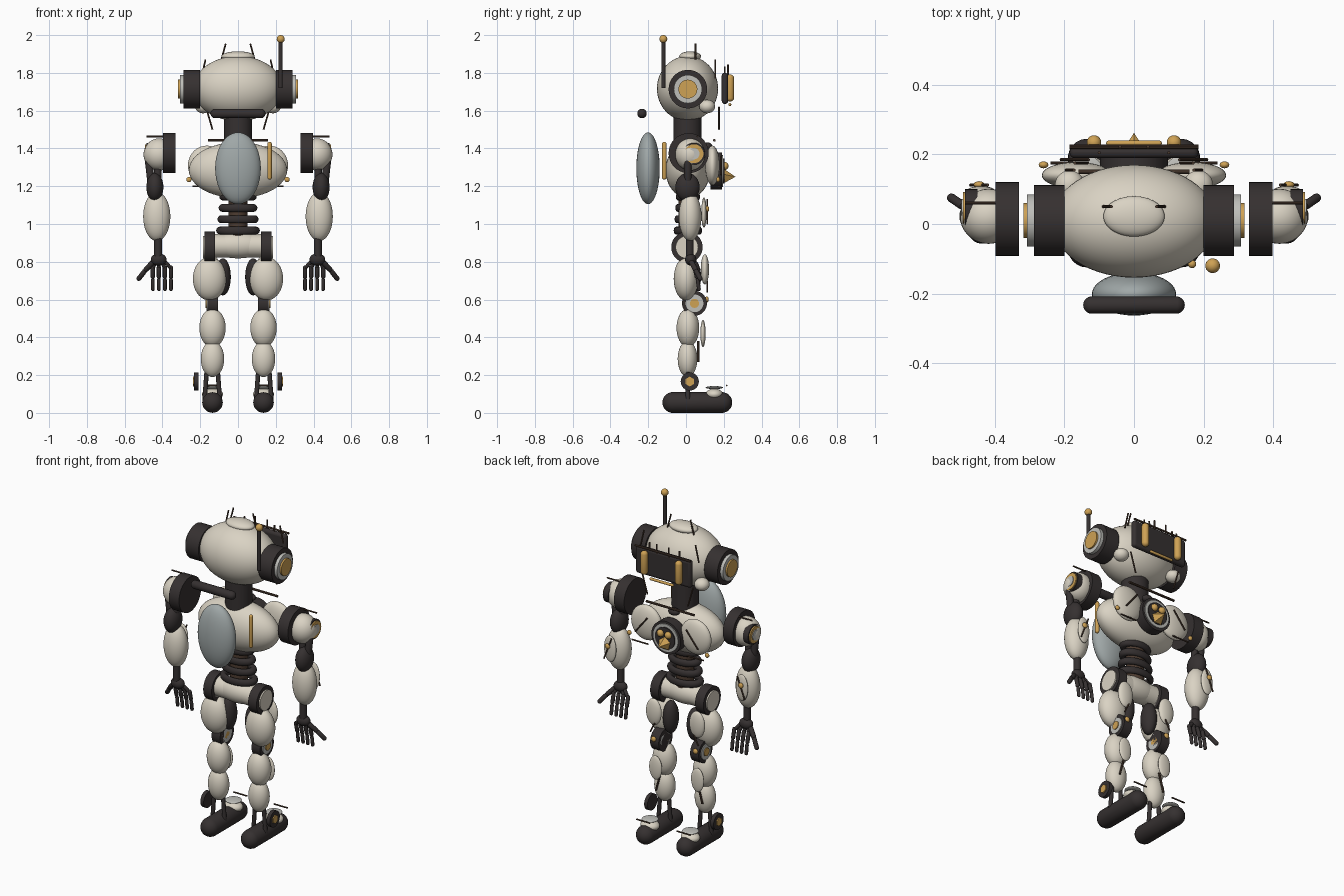
import bpy, bmesh, math
from mathutils import Vector, Matrix

cube = bpy.data.objects.get("Cube")
if cube:
    bpy.data.objects.remove(cube)


def material(name, rgb):
    m = bpy.data.materials.new(name)
    m.use_nodes = True
    m.diffuse_color = (*rgb, 1)
    m.node_tree.nodes["Principled BSDF"].inputs["Base Color"].default_value = (*rgb, 1)
    return m


CREAM = material("cream shell", (.70, .65, .55))
DARK = material("dark rubber", (.036, .03, .03))
GOLD = material("gold", (.62, .36, .09))
GREY = material("blue grey", (.35, .39, .39))
SILVER = material("silver", (.52, .52, .49))
BROWN = material("bronze wire", (.075, .045, .03))


def finish(name, bm, mat):
    mesh = bpy.data.meshes.new(name)
    bm.to_mesh(mesh)
    bm.free()
    mesh.materials.append(mat)
    ob = bpy.data.objects.new(name, mesh)
    bpy.context.collection.objects.link(ob)
    bpy.ops.object.select_all(action="DESELECT")
    ob.select_set(True)
    bpy.context.view_layer.objects.active = ob
    bpy.ops.object.shade_smooth_by_angle(angle=math.radians(35))
    return ob


def ball(name, loc, radii, mat, seg=36):
    bm = bmesh.new()
    mtx = Matrix.Translation(loc) @ Matrix.Diagonal((*radii, 1))
    bmesh.ops.create_uvsphere(bm, u_segments=seg, v_segments=seg // 2, radius=1, matrix=mtx)
    return finish(name, bm, mat)


def rod(name, a, b, r, mat, seg=24, tip=None):
    """Cylinder or cone from a to b."""
    a, b = Vector(a), Vector(b)
    d = b - a
    mtx = Matrix.Translation((a + b) / 2) @ d.to_track_quat("Z", "Y").to_matrix().to_4x4()
    bm = bmesh.new()
    bmesh.ops.create_cone(bm, cap_ends=True, segments=seg, radius1=r,
                          radius2=r if tip is None else tip, depth=d.length, matrix=mtx)
    return finish(name, bm, mat)


def capsule(name, a, b, r, mat, seg=20):
    """Round-ended rod whose tips are a and b: a sphere stretched at its equator."""
    a, b = Vector(a), Vector(b)
    d = b - a
    half = max(d.length / 2 - r, 0)
    bm = bmesh.new()
    bmesh.ops.create_uvsphere(bm, u_segments=seg, v_segments=11, radius=r)
    for v in bm.verts:
        v.co.z += half if v.co.z > 0 else -half
    bm.transform(Matrix.Translation((a + b) / 2) @ d.to_track_quat("Z", "Y").to_matrix().to_4x4())
    return finish(name, bm, mat)


def wire(name, a, b, r=.0045, mat=BROWN):
    return rod(name, a, b, r, mat, 8)


def ring(name, loc, major, minor, squash, mat):
    bpy.ops.mesh.primitive_torus_add(location=loc, major_radius=major, minor_radius=minor,
                                     major_segments=40, minor_segments=12)
    ob = bpy.context.object
    ob.name = name
    ob.scale.y = squash
    ob.data.materials.append(mat)
    bpy.ops.object.shade_smooth_by_angle(angle=math.radians(60))


def stack(name, s, y, z, x, layers):
    """Concentric discs facing sideways; each layer is (radius, outer x, material)."""
    for i, (r, x_out, mat) in enumerate(layers):
        rod(f"{name}_disc_{i}", (s * x, y, z), (s * x_out, y, z), r, mat, 40)


# Head
ball("head", (0, .008, 1.717), (.237, .162, .172), CREAM, 56)
ball("head_cap", (0, .022, 1.887), (.088, .058, .027), CREAM)
capsule("rear_head_bar", (-.146, -.233, 1.585), (.146, -.233, 1.585), .025, DARK)
rod("antenna_mast", (.225, -.12, 1.72), (.225, -.12, 1.975), .011, DARK)
ball("antenna_tip", (.226, -.12, 1.979), (.021, .021, .021), GOLD)

# Visor: a rounded plate
bm = bmesh.new()
bmesh.ops.create_cube(bm, size=1, matrix=Matrix.Translation((0, .206, 1.718))
                      @ Matrix.Diagonal((.37, .034, .165, 1)))
visor = finish("visor", bm, DARK)
bev = visor.modifiers.new("rounded", "BEVEL")
bev.width, bev.segments = .016, 4
wire("visor_brow", (-.185, .222, 1.802), (.185, .222, 1.802), .006)
capsule("mouth", (-.08, .232, 1.632), (.08, .232, 1.632), .008, GOLD)

# Neck and torso
rod("neck", (0, .008, 1.4), (0, .008, 1.58), .075, DARK, 40)
ball("chest", (0, .01, 1.285), (.26, .118, .148), CREAM, 48)
ball("back_pack", (0, -.201, 1.295), (.121, .062, .19), GREY, 40)
capsule("back_gold_rod", (.167, -.115, 1.235), (.167, -.115, 1.435), .012, GOLD)
wire("collar_wire", (-.16, .15, 1.443), (.16, .15, 1.443), .007)
ball("throat_pad", (0, .115, 1.41), (.035, .025, .022), DARK)

# Chest emblem
for r, y, mat in ((.098, .19, DARK), (.084, .197, SILVER), (.066, .203, DARK)):
    rod("emblem_disc", (0, .13, 1.28), (0, y, 1.28), r, mat, 40)
rod("emblem_cone", (0, .2, 1.25), (0, .262, 1.25), .042, GOLD, 5, 0)

# Waist
rod("waist_core", (0, .01, .9), (0, .01, 1.16), .05, BROWN)
for z, r in ((1.145, .078), (1.085, .082), (1.025, .088), (.965, .095)):
    ring("waist_ring", (0, .01, z), r, .021, .65, DARK)

# Pelvis
rod("pelvis", (-.14, .005, .885), (.14, .005, .885), .062, CREAM, 40)
ball("pelvis_bulge", (0, .005, .887), (.15, .068, .069), CREAM)

for s in (1, -1):
    side = "left" if s > 0 else "right"

    def P(x, y, z):
        return (s * x, y, z)

    def N(part):
        return f"{side}_{part}"

    # Head details
    stack(N("ear"), s, .01, 1.714, .2, ((.102, .288, DARK), (.075, .307, SILVER), (.05, .317, GOLD)))
    ball(N("cheek"), P(.185, .112, 1.622), (.042, .042, .036), CREAM)
    capsule(N("eye"), P(.115, .234, 1.648), P(.115, .234, 1.792), .021, GOLD)
    wire(N("visor_tick"), P(.04, .222, 1.79), P(.04, .222, 1.845))
    wire(N("visor_lash"), P(.1, .205, 1.775), P(.1, .205, 1.835))
    wire(N("crown_wire"), P(.088, .05, 1.87), P(.065, .05, 1.955))
    wire(N("temple_wire"), P(.195, .155, 1.77), P(.172, .155, 1.87))
    wire(N("jaw_wire"), P(.17, .175, 1.62), P(.135, .175, 1.5))

    # Chest details
    ball(N("chest_plate"), P(.165, .14, 1.31), (.1, .038, .105), CREAM)
    wire(N("chest_wire"), P(.21, .185, 1.26), P(.13, .185, 1.36))
    wire(N("rib_wire"), P(.13, .175, 1.2), P(.24, .175, 1.2))
    ball(N("chest_stud"), P(.26, .17, 1.235), (.014, .01, .014), GOLD, 16)
    ball(N("emblem_ball"), P(.026, .207, 1.307), (.021, .018, .021), GOLD, 20)

    # Shoulder and upper arm
    stack(N("shoulder"), s, .014, 1.375, .33, ((.106, .398, DARK),))
    ball(N("shoulder_cap"), P(.418, .022, 1.368), (.082, .079, .085), CREAM)
    stack(N("shoulder_badge"), s, .042, 1.372, .45,
          ((.058, .485, DARK), (.05, .492, GOLD), (.03, .496, SILVER)))
    wire(N("shoulder_wire"), P(.395, .06, 1.463), P(.485, .06, 1.463))
    capsule(N("outer_arm_rod"), P(.475, .01, 1.35), P(.452, .01, 1.15), .02, DARK)
    capsule(N("inner_arm_rod"), P(.425, .01, 1.33), P(.425, .01, 1.13), .02, DARK)
    ball(N("elbow"), P(.44, .008, 1.195), (.045, .064, .075), DARK)

    # Forearm and hand
    ball(N("forearm"), P(.43, .022, 1.04), (.072, .06, .13), CREAM)
    ball(N("forearm_plate"), P(.44, .095, 1.06), (.04, .014, .08), CREAM)
    wire(N("forearm_wire"), P(.47, .112, 1.0), P(.42, .112, 1.13))
    ball(N("forearm_stud"), P(.445, .113, 1.08), (.016, .01, .016), GOLD, 16)
    rod(N("wrist"), P(.423, .02, .8), P(.423, .02, .94), .021, DARK)
    ball(N("palm"), P(.42, .025, .812), (.042, .03, .032), DARK)
    capsule(N("thumb"), P(.445, .025, .805), P(.495, .055, .75), .014, DARK, 12)
    capsule(N("thumb_tip"), P(.488, .05, .758), P(.532, .08, .702), .013, DARK, 12)
    for i in range(4):
        x = .355 + .032 * i
        root = .42 + (x - .42) * .4
        capsule(N("finger_root"), P(root, .03, .81), P(x, .045, .765), .01, DARK, 12)
        capsule(N("finger"), P(x, .043, .78), P(x, .06, .71), .0115, DARK, 12)
        capsule(N("fingertip"), P(x, .06, .714), P(x, .07, .645), .01, DARK, 12)

    # Hip and thigh
    stack(N("hip"), s, .005, .877, .122, ((.083, .178, DARK), (.06, .186, CREAM)))
    ball(N("thigh"), P(.15, 0, .71), (.089, .065, .115), CREAM)
    ball(N("inner_thigh"), P(.08, .03, .72), (.042, .05, .098), DARK)
    ball(N("thigh_plate"), P(.145, .1, .76), (.05, .022, .08), CREAM)
    wire(N("thigh_wire"), P(.16, .112, .64), P(.13, .112, .7))

    # Knee and shin
    stack(N("knee"), s, .045, .58, .105, ((.066, .162, DARK), (.047, .167, SILVER), (.024, .172, GOLD)))
    ball(N("knee_stud"), P(.14, .11, .6), (.016, .01, .016), GOLD, 16)
    ball(N("upper_shin"), P(.135, .01, .45), (.07, .06, .102), CREAM)
    ball(N("lower_shin"), P(.135, .008, .286), (.062, .052, .096), CREAM)
    ball(N("shin_plate"), P(.14, .09, .42), (.042, .014, .072), CREAM)
    wire(N("shin_wire"), P(.155, .065, .27), P(.125, .065, .38), .006)

    # Ankle and foot
    for x, dx in ((.108, -.012), (.165, .012)):
        rod(N("ankle_strut"), P(x, .01, .23), P(x + dx, .01, .07), .012, DARK, 16)
    stack(N("ankle"), s, .02, .166, .21, ((.048, .232, DARK),))
    rod(N("ankle_nut"), P(.22, .02, .166), P(.238, .02, .166), .026, GOLD, 6)
    capsule(N("foot"), P(.135, -.125, .055), P(.135, .245, .055), .055, DARK, 28)
    ball(N("toe_cap"), P(.135, .15, .098), (.056, .046, .03), CREAM)
    ball(N("toe_plate"), P(.135, .15, .134), (.046, .046, .008), SILVER)
    wire(N("toe_wire"), P(.09, .215, .145), P(.18, .215, .145))
